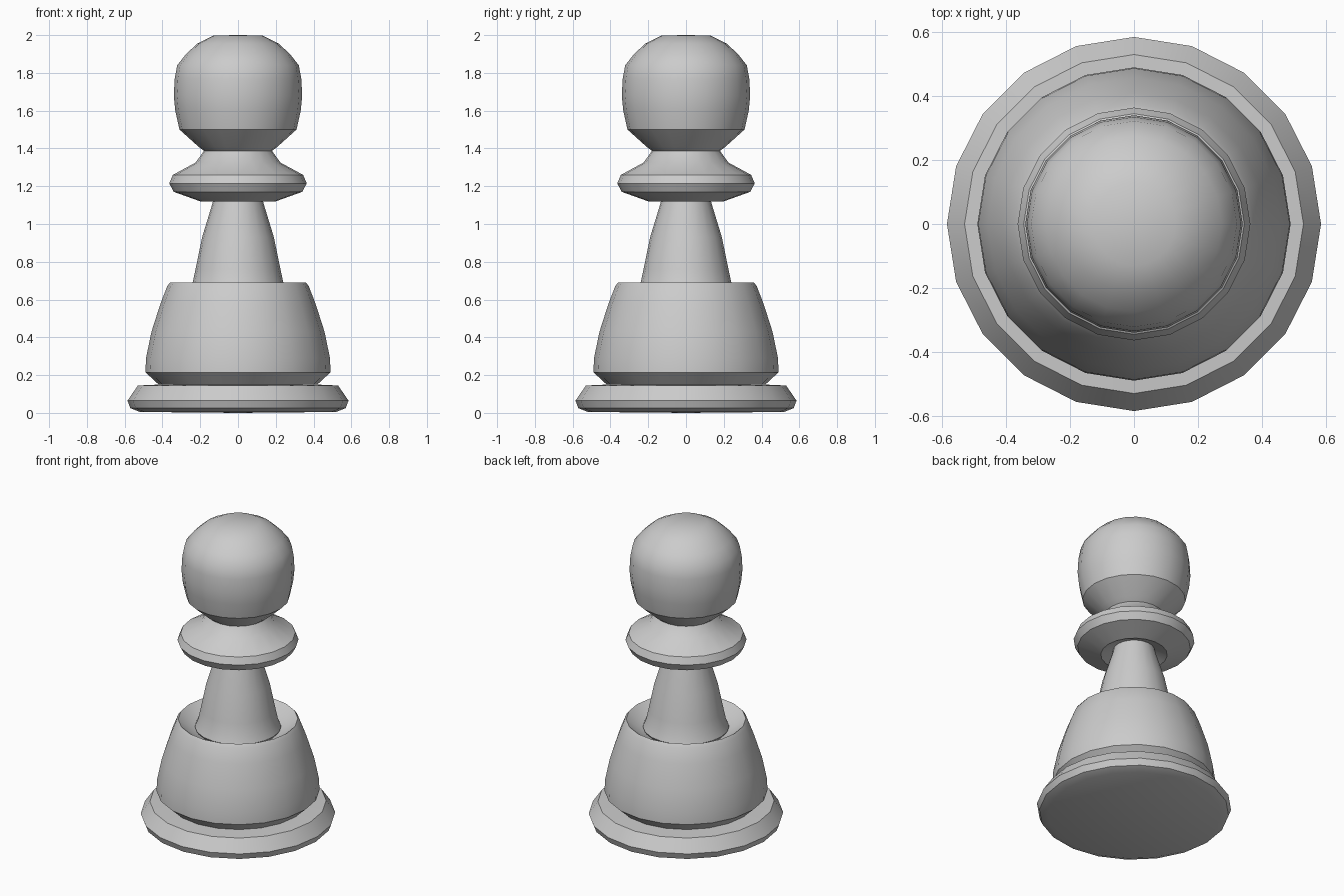
import bpy, bmesh, math

if "Cube" in bpy.data.objects:
    bpy.data.objects.remove(bpy.data.objects["Cube"])

SIDES = 20


def lathe(name, profile):
    """Spin an (r, z) profile, listed bottom to top, around the z axis."""
    bm = bmesh.new()
    rings = []
    for r, z in profile:
        if r == 0:
            rings.append([bm.verts.new((0, 0, z))] * SIDES)
        else:
            rings.append([bm.verts.new((r * math.cos(2 * math.pi * i / SIDES),
                                        r * math.sin(2 * math.pi * i / SIDES), z))
                          for i in range(SIDES)])
    for low, high in zip(rings, rings[1:]):
        for i in range(SIDES):
            j = (i + 1) % SIDES
            corners = list(dict.fromkeys((low[i], low[j], high[j], high[i])))
            bm.faces.new(corners)
    mesh = bpy.data.meshes.new(name)
    bm.to_mesh(mesh)
    bm.free()
    obj = bpy.data.objects.new(name, mesh)
    bpy.context.collection.objects.link(obj)
    bpy.ops.object.select_all(action='DESELECT')
    obj.select_set(True)
    bpy.context.view_layer.objects.active = obj
    bpy.ops.object.shade_smooth_by_angle(angle=math.radians(35))
    return obj


# Wide foot disc
lathe("base", [(0, 0), (0.52, 0.005), (0.57, 0.025), (0.585, 0.065),
               (0.53, 0.145), (0.42, 0.15)])

# Tapered bell with undercut below and a shallow bowl on top
lathe("body", [(0.42, 0.15), (0.49, 0.215), (0.487, 0.29), (0.458, 0.43),
               (0.41, 0.58), (0.375, 0.67), (0.36, 0.69),
               (0.30, 0.645), (0.25, 0.625)])

# Slender stem
lathe("stem", [(0.25, 0.625), (0.26, 0.64), (0.24, 0.69), (0.225, 0.76),
               (0.19, 0.93), (0.135, 1.11), (0.125, 1.15)])

# Collar with recessed underside
lathe("collar", [(0.125, 1.15), (0.20, 1.12), (0.34, 1.17), (0.364, 1.215),
                 (0.345, 1.26), (0.225, 1.325), (0.18, 1.387)])

# Rounded head
lathe("head", [(0.18, 1.387), (0.21, 1.41), (0.31, 1.5), (0.332, 1.6),
               (0.34, 1.68), (0.335, 1.77), (0.322, 1.84), (0.275, 1.9),
               (0.215, 1.955), (0.13, 1.998), (0, 2.0)])
